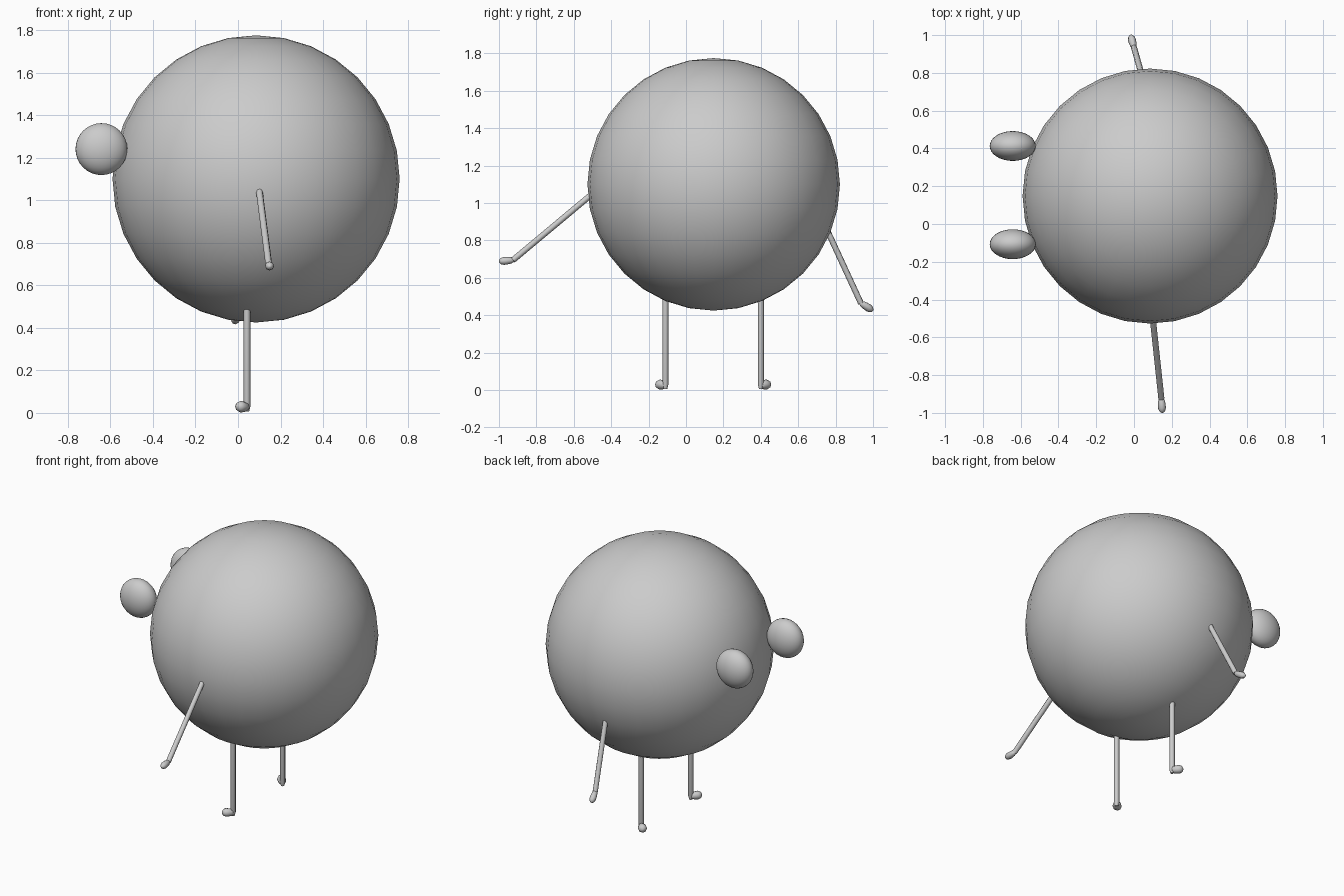
import bpy
from mathutils import Vector

old = bpy.data.objects.get("Cube")
if old:
    bpy.data.objects.remove(old, do_unlink=True)

grey = bpy.data.materials.new("plain_grey")
grey.use_nodes = True
colour = (0.6, 0.6, 0.6, 1)
grey.diffuse_color = colour
grey.node_tree.nodes["Principled BSDF"].inputs["Base Color"].default_value = colour


def ball(name, centre, radii):
    bpy.ops.mesh.primitive_uv_sphere_add(segments=32, ring_count=16, radius=1, location=centre)
    obj = bpy.context.object
    obj.name = name
    obj.scale = radii
    bpy.ops.object.transform_apply(location=False, rotation=False, scale=True)
    bpy.ops.object.shade_smooth()
    obj.data.materials.append(grey)


def tube(name, points, radii):
    """Round tube through the points, with one radius per point."""
    curve = bpy.data.curves.new(name, "CURVE")
    curve.dimensions = "3D"
    curve.bevel_depth = 1
    curve.bevel_resolution = 2
    curve.use_fill_caps = True
    spline = curve.splines.new("POLY")
    spline.points.add(len(points) - 1)
    for p, co, r in zip(spline.points, points, radii):
        p.co = (*co, 1)
        p.radius = r
    obj = bpy.data.objects.new(name, curve)
    bpy.context.collection.objects.link(obj)
    bpy.ops.object.select_all(action="DESELECT")
    obj.select_set(True)
    bpy.context.view_layer.objects.active = obj
    bpy.ops.object.convert(target="MESH")
    obj = bpy.context.object
    obj.data.materials.append(grey)
    bpy.ops.object.shade_smooth_by_angle(angle=1.0)


def tip(name, start, end, r0, r1):
    """Rounded hand or foot, swelling from r0 to r1 and closing at the end."""
    a, b = Vector(start), Vector(end)
    steps = [(-0.1, 0.3), (0, 0.8), (0.15, 1), (0.4, 1), (0.65, 1), (0.85, 0.8), (0.96, 0.45), (1, 0.1)]
    tube(name, [a.lerp(b, t) for t, _ in steps],
         [(r0 + (r1 - r0) * min(1, max(0, t) * 2)) * k for t, k in steps])


# Round body and the two flattened eyes
ball("body", (0.085, 0.148, 1.1), (0.675, 0.675, 0.675))
for side, y in (("right", -0.107), ("left", 0.413)):
    ball(side + "_eye", (-0.642, y, 1.24), (0.122, 0.079, 0.122))

# Straight legs with feet turned outwards
for side, y, out in (("right", -0.11, -1), ("left", 0.4, 1)):
    tube(side + "_leg", [(0.042, y, 0.6), (0.042, y, 0.03), (0.042, y, 0.006)], [0.016, 0.016, 0.01])
    tip(side + "_foot", (0.042, y, 0.027), (-0.005, y + out * 0.047, 0.031), 0.02, 0.027)

# Hanging arms with small bent hands
arms = (
    ("right", (0.093, -0.44, 1.1), (0.145, -0.925, 0.695), (0.15, -1.0, 0.688)),
    ("left", (0.06, 0.72, 0.93), (0.0, 0.935, 0.465), (-0.018, 1.0, 0.425)),
)
for side, shoulder, wrist, fingers in arms:
    tube(side + "_arm", [shoulder, wrist], [0.016, 0.016])
    tip(side + "_hand", wrist, fingers, 0.016, 0.021)
